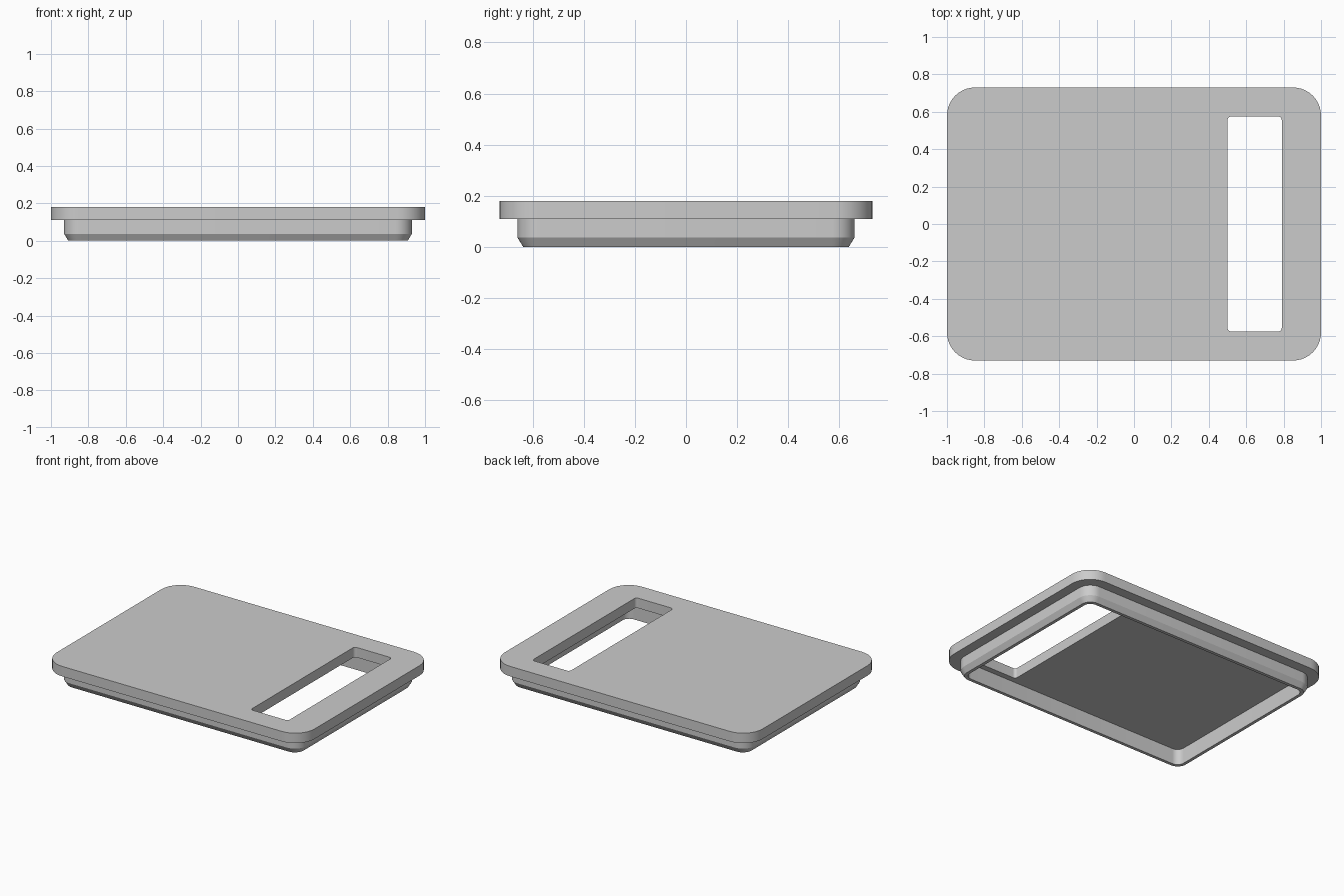
import bpy, bmesh, math
from math import pi, cos, sin

STEPS = 10  # segments per rounded corner

default = bpy.data.objects.get("Cube")
if default:
    bpy.data.objects.remove(default, do_unlink=True)

grey = bpy.data.materials.new("light_grey")
grey.use_nodes = True
colour = (0.6, 0.6, 0.6, 1)
grey.diffuse_color = colour
grey.node_tree.nodes["Principled BSDF"].inputs["Base Color"].default_value = colour


def rounded_ring(bm, half_x, half_y, radius, z, centre_x=0.0):
    """Ring of vertices around a rounded rectangle."""
    ring = []
    for corner, (sx, sy) in enumerate([(1, 1), (-1, 1), (-1, -1), (1, -1)]):
        for i in range(STEPS + 1):
            a = (corner + i / STEPS) * pi / 2
            ring.append(bm.verts.new((
                centre_x + sx * (half_x - radius) + radius * cos(a),
                sy * (half_y - radius) + radius * sin(a), z)))
    return ring


bm = bmesh.new()
PLATE_TOP, PLATE_BOTTOM = 0.18, 0.11
SLOT = dict(half_x=0.145, half_y=0.575, radius=0.02, centre_x=0.645)

# Closed section: plate edge, skirt, chamfer, hollow underside and slot
rings = [
    rounded_ring(bm, 1.0, 0.73, 0.15, PLATE_TOP),
    rounded_ring(bm, 1.0, 0.73, 0.15, PLATE_BOTTOM),
    rounded_ring(bm, 0.93, 0.66, 0.09, PLATE_BOTTOM),
    rounded_ring(bm, 0.93, 0.66, 0.09, 0.037),
    rounded_ring(bm, 0.907, 0.637, 0.067, 0),
    rounded_ring(bm, 0.885, 0.615, 0.05, 0),
    rounded_ring(bm, 0.885, 0.615, 0.05, PLATE_BOTTOM),
    rounded_ring(bm, z=PLATE_BOTTOM, **SLOT),
    rounded_ring(bm, z=PLATE_TOP, **SLOT),
]
for ring, following in zip(rings, rings[1:] + rings[:1]):
    for i in range(len(ring)):
        j = (i + 1) % len(ring)
        bm.faces.new((ring[i], ring[j], following[j], following[i]))
bmesh.ops.recalc_face_normals(bm, faces=bm.faces)

mesh = bpy.data.meshes.new("slotted_lid")
bm.to_mesh(mesh)
bm.free()
mesh.materials.append(grey)
lid = bpy.data.objects.new("slotted_lid", mesh)
bpy.context.collection.objects.link(lid)

# Smooth the rounded corners, keep the edges crisp
bpy.ops.object.select_all(action='DESELECT')
lid.select_set(True)
bpy.context.view_layer.objects.active = lid
bpy.ops.object.shade_smooth_by_angle(angle=math.radians(25))
